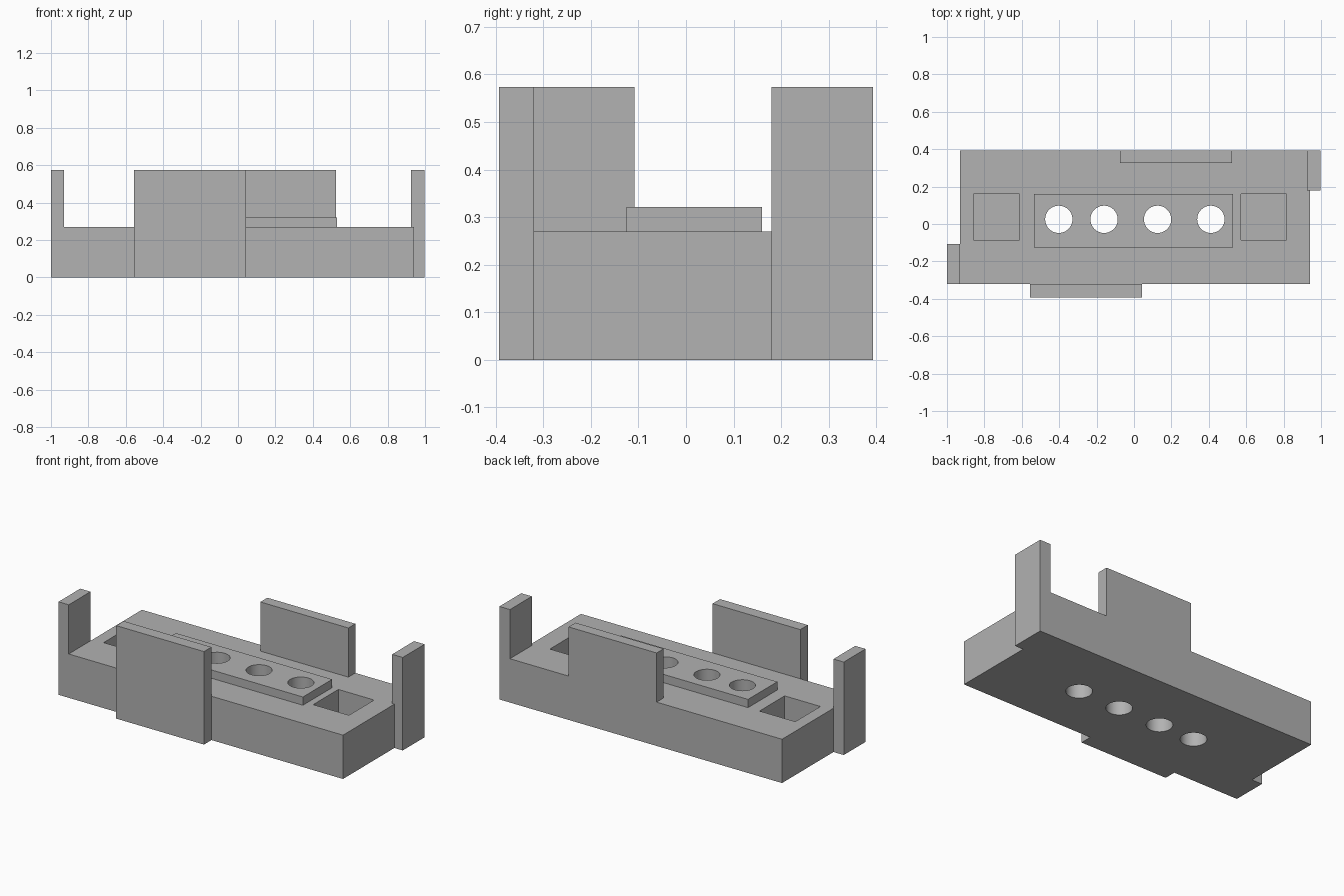
import bpy
import bmesh
import math

if "Cube" in bpy.data.objects:
    bpy.data.objects.remove(bpy.data.objects["Cube"])

grey = bpy.data.materials.new("grey_plastic")
grey.diffuse_color = (0.445, 0.445, 0.445, 1)
grey.use_nodes = True
grey.node_tree.nodes["Principled BSDF"].inputs["Base Color"].default_value = grey.diffuse_color


def box(name, x, y, z):
    """Box from (min, max) ranges on each axis."""
    bpy.ops.mesh.primitive_cube_add(size=1, location=[sum(r) / 2 for r in (x, y, z)])
    ob = bpy.context.object
    ob.name = name
    ob.scale = [r[1] - r[0] for r in (x, y, z)]
    bpy.ops.object.transform_apply(location=True, rotation=False, scale=True)
    return ob


def combine(target, tool, operation):
    """Apply a boolean to the target and discard the tool."""
    mod = target.modifiers.new(operation, 'BOOLEAN')
    mod.operation, mod.object, mod.solver = operation, tool, 'EXACT'
    bpy.context.view_layer.objects.active = target
    bpy.ops.object.modifier_apply(modifier=mod.name)
    bpy.data.objects.remove(tool, do_unlink=True)


# Base block
body = box("holder_body", (-0.93, 0.94), (-0.32, 0.393), (0, 0.27))

# Corner posts, side plates and raised strip, fused into the base
TOP = 0.573
for name, x, y, z in [
    ("left_post", (-1.0, -0.93), (-0.32, -0.108), (0, TOP)),
    ("right_post", (0.925, 0.997), (0.18, 0.393), (0, TOP)),
    ("front_plate", (-0.555, 0.043), (-0.393, -0.32), (0, TOP)),
    ("back_plate", (-0.075, 0.525), (0.325, 0.393), (0.2, TOP)),
    ("raised_strip", (-0.535, 0.53), (-0.125, 0.16), (0.2, 0.321)),
]:
    combine(body, box(name, x, y, z), 'UNION')

# Blind square pockets at both ends
for x0 in (-0.857, 0.572):
    combine(body, box("pocket", (x0, x0 + 0.244), (-0.085, 0.16), (0.07, 0.4)), 'DIFFERENCE')

# Round through holes along the strip
for x in (-0.402, -0.16, 0.126, 0.411):
    bpy.ops.mesh.primitive_cylinder_add(vertices=48, radius=0.073, depth=1, location=(x, 0.025, 0.2))
    combine(body, bpy.context.object, 'DIFFERENCE')

# Merge flush faces into clean flat ones
bm = bmesh.new()
bm.from_mesh(body.data)
bmesh.ops.remove_doubles(bm, verts=bm.verts, dist=1e-5)
bmesh.ops.dissolve_limit(bm, angle_limit=math.radians(1), verts=bm.verts, edges=bm.edges)
bm.to_mesh(body.data)
bm.free()

body.data.materials.clear()
body.data.materials.append(grey)
bpy.ops.object.select_all(action='DESELECT')
body.select_set(True)
bpy.context.view_layer.objects.active = body
bpy.ops.object.shade_smooth_by_angle(angle=math.radians(30))
